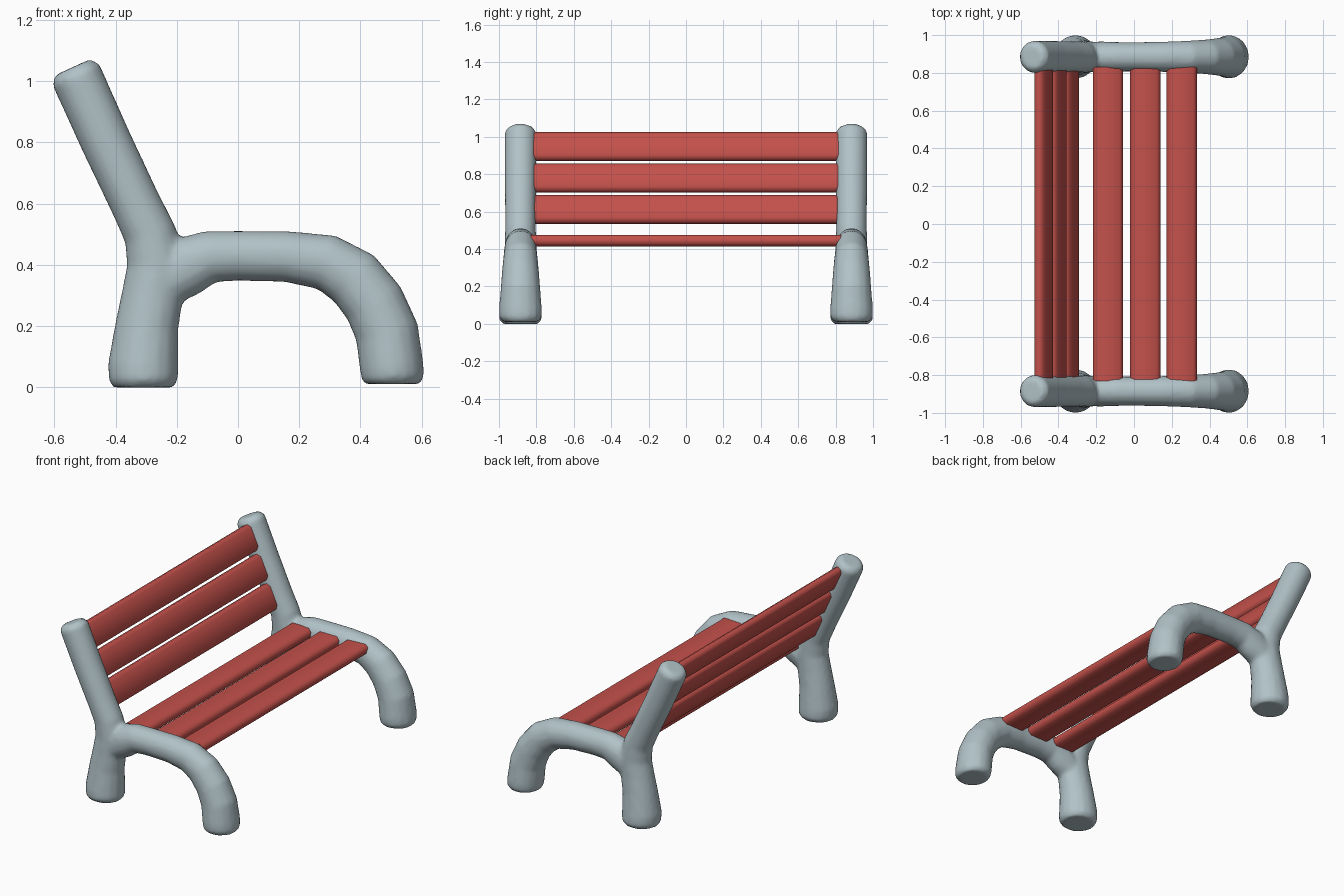
import bpy, bmesh, math
from mathutils import Vector

if "Cube" in bpy.data.objects:
    bpy.data.objects.remove(bpy.data.objects["Cube"])

def material(name, rgb):
    m = bpy.data.materials.new(name)
    m.diffuse_color = (*rgb, 1)
    m.use_nodes = True
    m.node_tree.nodes["Principled BSDF"].inputs["Base Color"].default_value = m.diffuse_color
    return m

GREY = material("blue grey metal", (0.44, 0.54, 0.575))
RED = material("red slat paint", (0.55, 0.082, 0.07))

def make_object(name, bm, mat):
    bmesh.ops.recalc_face_normals(bm, faces=bm.faces)
    me = bpy.data.meshes.new(name)
    bm.to_mesh(me)
    bm.free()
    me.materials.append(mat)
    ob = bpy.data.objects.new(name, me)
    bpy.context.collection.objects.link(ob)
    return ob

def skin_rings(bm, rings):
    """Bridge rings of points into a capped tube."""
    rings = [[bm.verts.new(p) for p in r] for r in rings]
    n = len(rings[0])
    for a, b in zip(rings, rings[1:]):
        for i in range(n):
            j = (i + 1) % n
            bm.faces.new((a[i], a[j], b[j], b[i]))
    bm.faces.new(rings[0])
    bm.faces.new(rings[-1])

def tube(bm, path, yc, sides=16):
    """Sweep an ellipse along an xz path of (x, z, in-plane radius, y radius)."""
    rings = []
    for k, (x, z, r, ry) in enumerate(path):
        a, b = path[max(k - 1, 0)], path[min(k + 1, len(path) - 1)]
        t = Vector((b[0] - a[0], 0, b[1] - a[1])).normalized()
        nrm = Vector((-t.z, 0, t.x))
        ring = []
        for i in range(sides):
            ang = 2 * math.pi * i / sides
            ring.append(Vector((x, yc + ry * math.cos(ang), z)) + nrm * r * math.sin(ang))
        rings.append(ring)
    skin_rings(bm, rings)

# back post running down into the rear leg
POST = [(-0.541, 1.046, .064, .062), (-0.53, 1.022, .085, .086), (-0.43, .80, .084, .085),
        (-0.335, .60, .083, .083), (-0.287, .50, .087, .083), (-0.266, .40, .098, .086),
        (-0.28, .30, .101, .091), (-0.298, .20, .104, .099), (-0.31, .07, .116, .114),
        (-0.309, .025, .114, .116), (-0.309, -.001, .100, .095)]
# seat rail curving down into the front leg
RAIL = [(-0.27, .33, .085, .080), (-0.17, .395, .100, .082), (-0.09, .427, .086, .079),
        (0.0, .430, .082, .078), (0.16, .427, .084, .081), (0.29, .408, .093, .086),
        (0.38, .355, .101, .092), (0.445, .275, .103, .100), (0.487, .18, .105, .107),
        (0.502, .07, .105, .116), (0.507, .03, .103, .113), (0.507, .010, .090, .092)]

# side frames: tubes fused into one smooth casting
for side, label in ((-1, "left"), (1, "right")):
    bm = bmesh.new()
    for path in (POST, RAIL):
        tube(bm, path, 0.885 * side)
    frame = make_object(label + "_side_frame", bm, GREY)
    rm = frame.modifiers.new("fuse", 'REMESH')
    rm.mode = 'VOXEL'
    rm.voxel_size = 0.012
    rm.use_smooth_shade = True
    sm = frame.modifiers.new("soften", 'SMOOTH')
    sm.factor = 0.5
    sm.iterations = 6

# slats: wide section with rounded long edges
def slat(name, x, z, tilt, w, t):
    section = [(-w, -t * .45), (-w * .75, -t), (0, -t), (w * .75, -t),
               (w, -t * .45), (w, t * .45), (w * .75, t), (0, t), (-w * .75, t), (-w, t * .45)]
    c, s = math.cos(tilt), math.sin(tilt)
    rings = [[Vector((x + u * c - v * s, y, z + u * s + v * c)) for u, v in section]
             for y in (-0.83, 0.83)]
    bm = bmesh.new()
    skin_rings(bm, rings)
    ob = make_object(name, bm, RED)
    bpy.ops.object.select_all(action='DESELECT')
    ob.select_set(True)
    bpy.context.view_layer.objects.active = ob
    bpy.ops.object.shade_smooth_by_angle(angle=math.radians(65))

for i, x in enumerate((-0.138, 0.06, 0.253)):
    slat(f"seat_slat_{i + 1}", x, 0.445, 0, 0.08, 0.031)

for i, (x, z) in enumerate(((-0.34, .612), (-0.408, .78), (-0.478, .948))):
    slat(f"back_slat_{i + 1}", x, z, math.radians(114.5), 0.08, 0.027)
